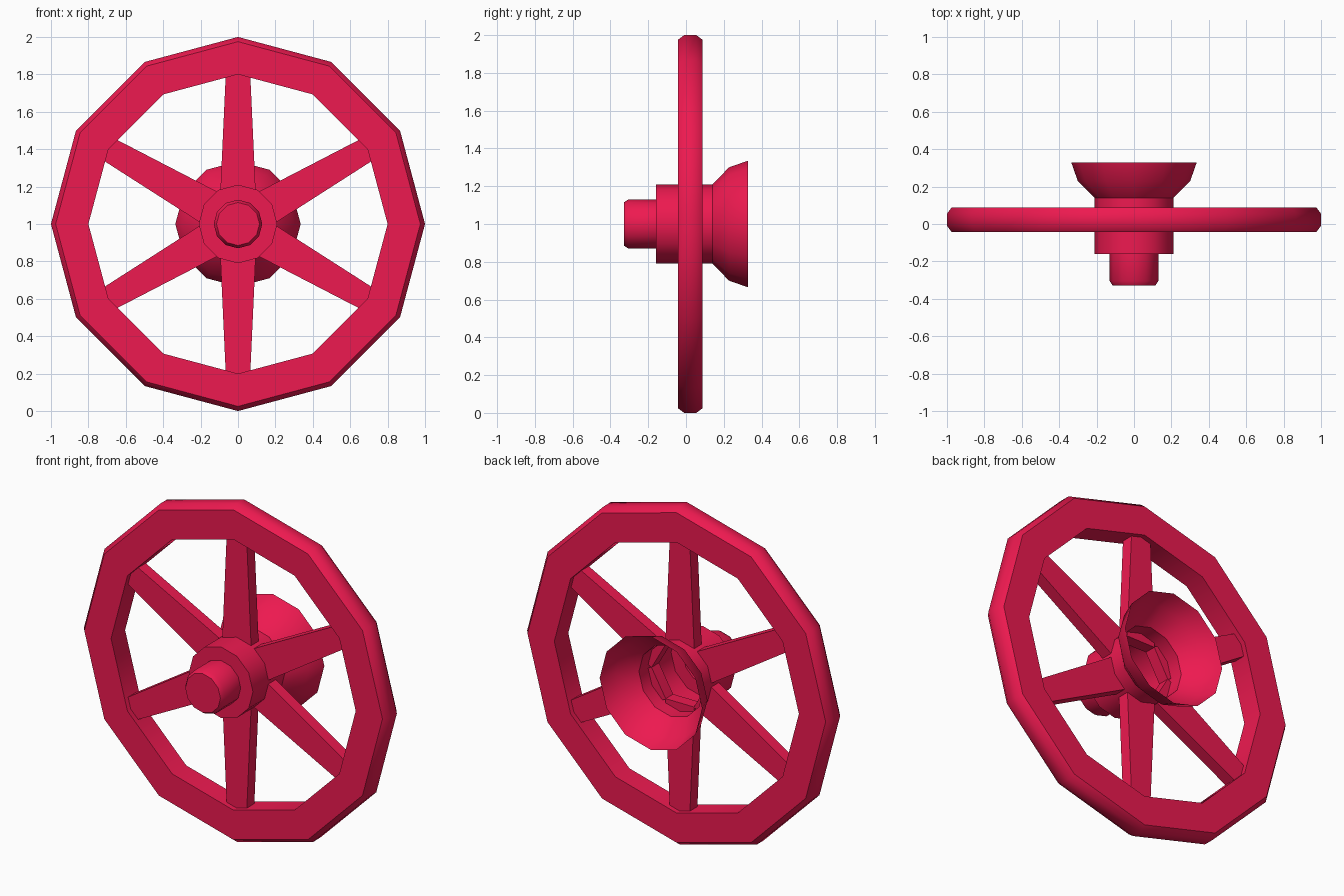
import bpy, bmesh, math

if "Cube" in bpy.data.objects:
    bpy.data.objects.remove(bpy.data.objects["Cube"])

SIDES = 12
CZ = 1.0  # wheel centre height

mat = bpy.data.materials.new("crimson_paint")
mat.diffuse_color = (0.85, 0.01, 0.08, 1)
mat.use_nodes = True
mat.node_tree.nodes["Principled BSDF"].inputs["Base Color"].default_value = mat.diffuse_color


def finish(name, bm):
    bmesh.ops.recalc_face_normals(bm, faces=bm.faces)
    mesh = bpy.data.meshes.new(name)
    bm.to_mesh(mesh)
    bm.free()
    mesh.materials.append(mat)
    ob = bpy.data.objects.new(name, mesh)
    bpy.context.collection.objects.link(ob)
    ob.location.z = CZ
    bpy.ops.object.select_all(action='DESELECT')
    ob.select_set(True)
    bpy.context.view_layer.objects.active = ob
    bpy.ops.object.shade_smooth_by_angle(angle=math.radians(40))
    return ob


def lathe(name, profile, closed=False, cap_start=False):
    """Turn a (radius, y) profile around the y axis."""
    bm = bmesh.new()
    rings = []
    for r, y in profile:
        angles = [2 * math.pi * k / SIDES for k in range(SIDES)]
        rings.append([bm.verts.new((r * math.cos(a), y, r * math.sin(a))) for a in angles])
    pairs = list(zip(rings, rings[1:]))
    if closed:
        pairs.append((rings[-1], rings[0]))
    for p, q in pairs:
        for k in range(SIDES):
            n = (k + 1) % SIDES
            bm.faces.new((p[k], p[n], q[n], q[k]))
    if cap_start:
        bm.faces.new(rings[0])
    return finish(name, bm)


# outer rim with bevelled tread
lathe("rim", [(0.8, -0.043), (0.975, -0.043), (1.0, -0.01),
              (1.0, 0.055), (0.975, 0.088), (0.8, 0.088)], closed=True)

# hollow hub: front cap, barrel and flared open back
lathe("hub", [(0.115, -0.328), (0.13, -0.305), (0.13, -0.16), (0.21, -0.16),
              (0.21, 0.14), (0.30, 0.228), (0.335, 0.328)], cap_start=True)

# six tapered spokes, their inner ends meeting in a hexagonal opening
for i in range(6):
    bm = bmesh.new()
    bmesh.ops.create_cube(bm, size=1)
    a = math.radians(60 * i)
    for v in bm.verts:
        outer = v.co.z > 0
        x = (0.13 if outer else 0.19) * v.co.x
        z = 0.81 if outer else 0.16
        y = 0.023 + 0.07 * v.co.y
        v.co = (x * math.cos(a) + z * math.sin(a), y, z * math.cos(a) - x * math.sin(a))
    finish(f"spoke_{i + 1}", bm)
